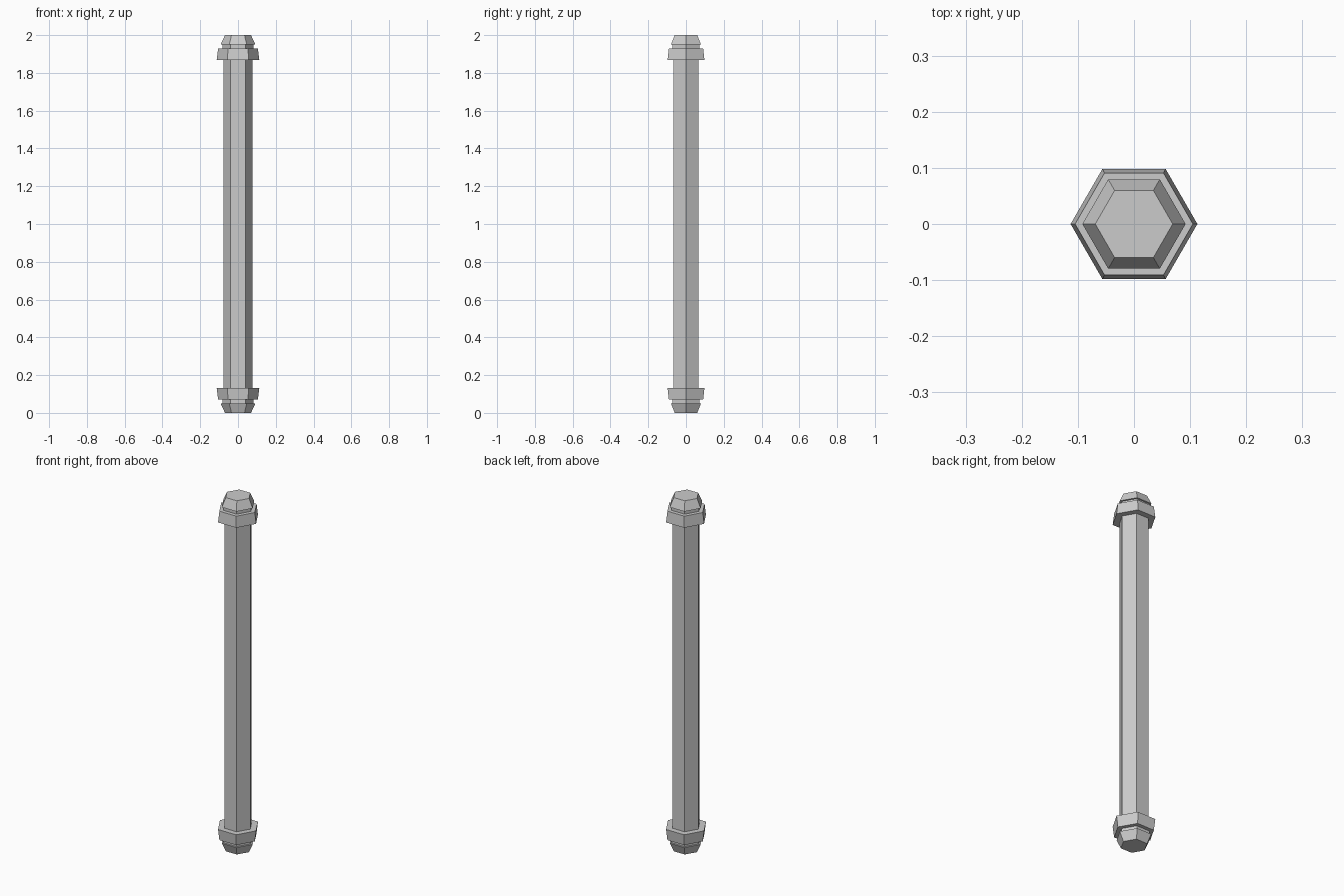
import bpy, bmesh, math

if "Cube" in bpy.data.objects:
    bpy.data.objects.remove(bpy.data.objects["Cube"])

def lathe(name, profile, closed_loop=False):
    """Six-sided revolve of (radius, z) points, with corners on the x axis."""
    bm = bmesh.new()
    rings = [[bm.verts.new((r * math.cos(i * math.pi / 3), r * math.sin(i * math.pi / 3), z))
              for i in range(6)] for r, z in profile]
    pairs = list(zip(rings, rings[1:]))
    if closed_loop:
        pairs.append((rings[-1], rings[0]))
    else:
        bm.faces.new(rings[0])
        bm.faces.new(rings[-1])
    for a, b in pairs:
        for i in range(6):
            j = (i + 1) % 6
            bm.faces.new((a[i], a[j], b[j], b[i]))
    bmesh.ops.recalc_face_normals(bm, faces=bm.faces)
    mesh = bpy.data.meshes.new(name)
    bm.to_mesh(mesh)
    bm.free()
    obj = bpy.data.objects.new(name, mesh)
    bpy.context.collection.objects.link(obj)

# Long hexagonal shaft
lathe("shaft", [(0.077, 0.05), (0.077, 1.95)])

# Matching collar, neck and end cap at both ends
for end in ("bottom", "top"):
    def at(points):
        return [(r, z if end == "bottom" else 2 - z) for r, z in points]
    lathe(end + "_cap", at([(0.069, 0), (0.092, 0.05), (0.081, 0.05), (0.081, 0.072)]))
    # Flared collar
    lathe(end + "_collar", at([(0.105, 0.07), (0.113, 0.132), (0.077, 0.132), (0.077, 0.07)]), True)
